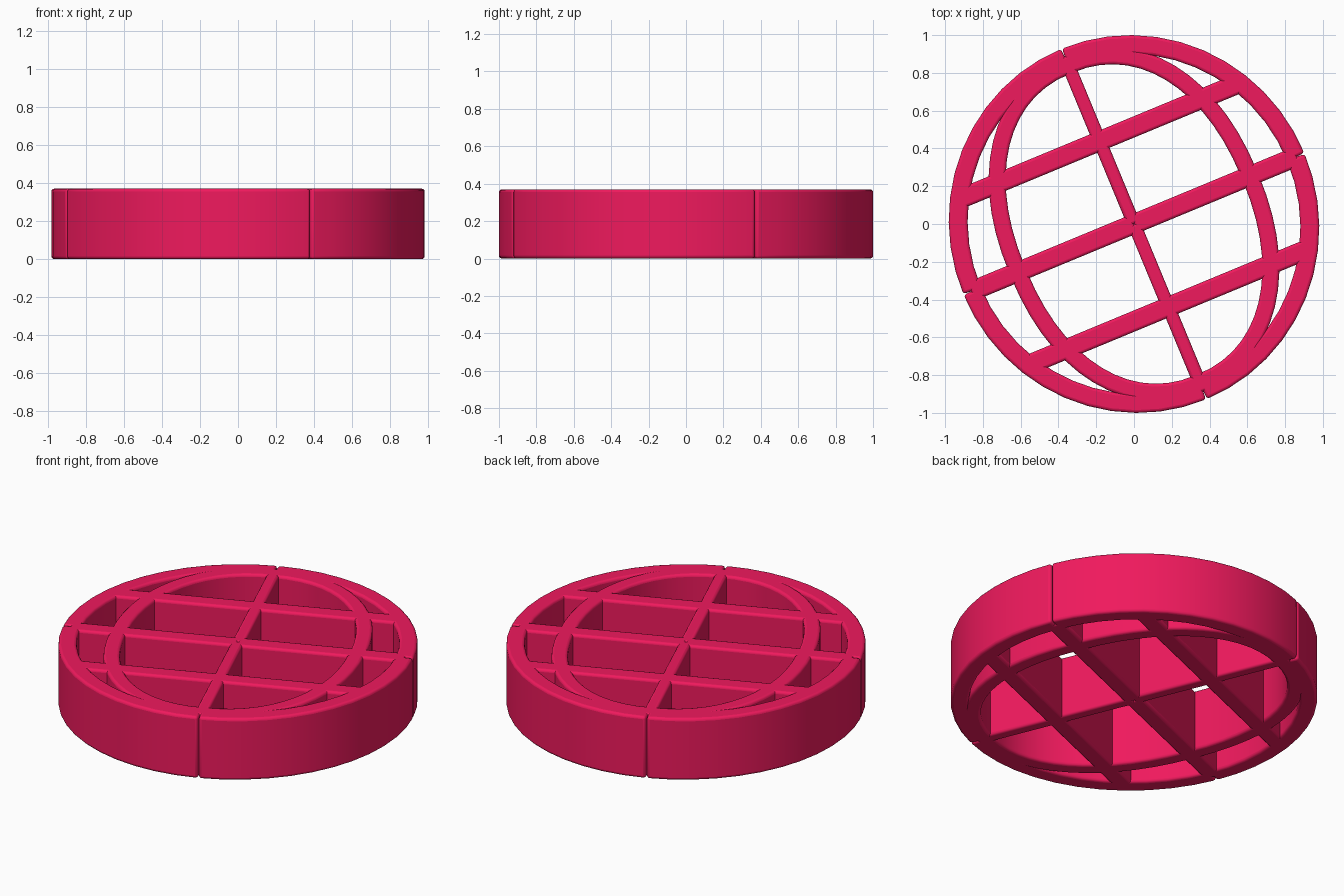
import bpy, bmesh, math
from mathutils import Vector, Matrix

if "Cube" in bpy.data.objects:
    bpy.data.objects.remove(bpy.data.objects["Cube"])

HEIGHT = 0.37
TILT = Matrix.Rotation(math.radians(22.5), 2)

mat = bpy.data.materials.new("crimson")
mat.diffuse_color = (0.87, 0.01, 0.11, 1)
mat.use_nodes = True
mat.node_tree.nodes["Principled BSDF"].inputs["Base Color"].default_value = mat.diffuse_color


def strip(name, path, width):
    """Upright wall of constant width following a 2D path, with rounded edges."""
    pts = [Vector(p) for p in path]
    left, right = [], []
    for i, p in enumerate(pts):
        t = (pts[min(i + 1, len(pts) - 1)] - pts[max(i - 1, 0)]).normalized()
        n = Vector((-t.y, t.x)) * width / 2
        left.append(TILT @ (p + n))
        right.append(TILT @ (p - n))
    bm = bmesh.new()
    rows = [[bm.verts.new((q.x, q.y, z)) for q in (l, r) for z in (0, HEIGHT)]
            for l, r in zip(left, right)]
    for a, b in zip(rows, rows[1:]):
        for i, j in ((0, 1), (1, 3), (3, 2), (2, 0)):
            bm.faces.new((a[i], a[j], b[j], b[i]))
    for r in (rows[0], rows[-1]):
        bm.faces.new((r[0], r[1], r[3], r[2]))
    bmesh.ops.recalc_face_normals(bm, faces=bm.faces)
    me = bpy.data.meshes.new(name)
    bm.to_mesh(me)
    bm.free()
    me.materials.append(mat)
    ob = bpy.data.objects.new(name, me)
    bpy.context.collection.objects.link(ob)
    bev = ob.modifiers.new("round_edges", 'BEVEL')
    bev.width, bev.segments = 0.015, 3
    bev.limit_method, bev.angle_limit = 'ANGLE', math.radians(40)
    bpy.ops.object.select_all(action='DESELECT')
    ob.select_set(True)
    bpy.context.view_layer.objects.active = ob
    bpy.ops.object.shade_smooth_by_angle(angle=math.radians(35))


def quarter(a, b, power, su, sv, count):
    """One quarter of a (super)ellipse, in the quadrant given by the signs."""
    out = []
    for i in range(count + 1):
        t = math.pi / 2 * i / count
        c, s = max(math.cos(t), 0), max(math.sin(t), 0)
        if i == count:
            c = 0
        out.append((su * a * c ** (2 / power), sv * b * s ** (2 / power)))
    return out


# Outer rim and curved meridians, each in four pieces
for su in (1, -1):
    for sv in (1, -1):
        strip("rim_quarter", quarter(0.927, 0.954, 2, su, sv, 12), 0.1)
        strip("curved_meridian", quarter(0.665, 0.91, 2.2, su, sv, 14), 0.09)

# Straight bars meeting at the centre, and the two outer cross bars
for s in (1, -1):
    strip("centre_bar", [(0, 0), (s * 0.935, 0)], 0.105)
    strip("straight_meridian", [(0, 0), (0, s * 0.96)], 0.07)
    strip("cross_bar", [(-0.82, s * 0.475), (0.82, s * 0.475)], 0.105)
